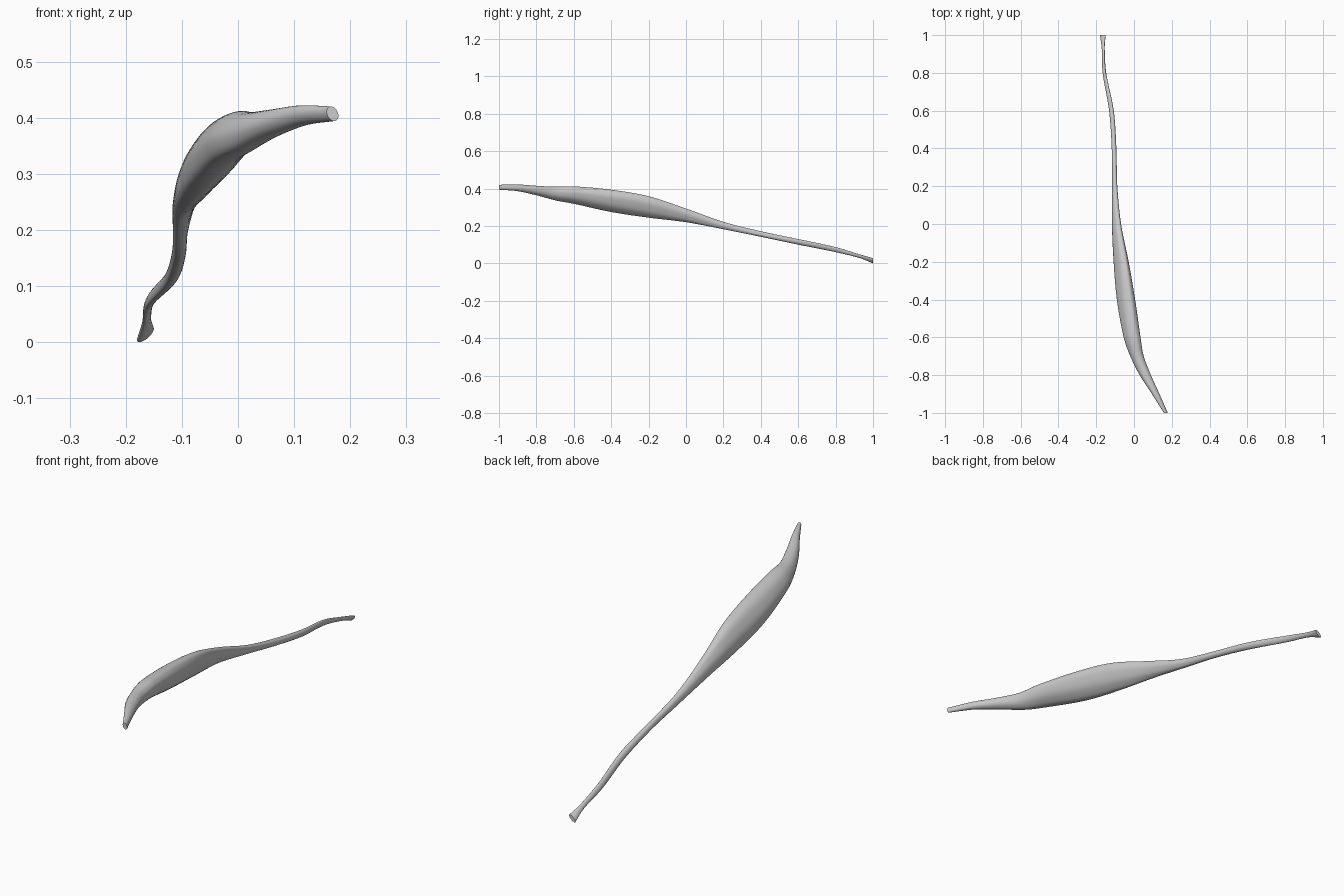
import bpy, bmesh, math

if "Cube" in bpy.data.objects:
    bpy.data.objects.remove(bpy.data.objects["Cube"])

# Stations: y, x_min, x_max, z_min, z_max, skew of the section (radians)
STATIONS = [
    (-1.00, 0.158, 0.179, 0.394, 0.420, -0.3),
    (-0.90, 0.095, 0.135, 0.386, 0.422, -0.1),
    (-0.80, 0.030, 0.090, 0.364, 0.415, 0.1),
    (-0.70, -0.020, 0.052, 0.337, 0.410, 0.2),
    (-0.60, -0.055, 0.035, 0.318, 0.412, 0.3),
    (-0.40, -0.092, 0.006, 0.274, 0.394, 0.4),
    (-0.20, -0.109, -0.028, 0.244, 0.360, 0.45),
    (0.00, -0.117, -0.068, 0.220, 0.294, 0.4),
    (0.20, -0.116, -0.088, 0.182, 0.222, 0.2),
    (0.40, -0.118, -0.093, 0.142, 0.172, 0.0),
    (0.60, -0.132, -0.107, 0.100, 0.130, 0.2),
    (0.80, -0.166, -0.147, 0.060, 0.087, 0.4),
    (0.93, -0.171, -0.155, 0.028, 0.048, 0.5),
    (1.00, -0.180, -0.150, 0.000, 0.028, 0.8),
]
SIDES, STEPS = 40, 8


def spline(a, b, c, d, t):
    """Non-uniform cubic through stations b and c, keyed on y."""
    m1 = [(c[k] - a[k]) / (c[0] - a[0]) for k in range(6)]
    m2 = [(d[k] - b[k]) / (d[0] - b[0]) for k in range(6)]
    h = c[0] - b[0]
    s = [(2*t**3 - 3*t*t + 1) * b[k] + (t**3 - 2*t*t + t) * h * m1[k]
         + (3*t*t - 2*t**3) * c[k] + (t**3 - t*t) * h * m2[k] for k in range(6)]
    s[0] = b[0] + h * t
    return s


def section(bm, s):
    """Skewed oval filling the station's bounds, with faint fibre grooves."""
    y, x0, x1, z0, z1, skew = s
    ring = []
    for i in range(SIDES):
        t = 2 * math.pi * i / SIDES
        groove = 1 - 0.03 * (0.5 + 0.5 * math.sin(7 * t + 5 * y)) * (1 - y * y)
        x = (x0 + x1) / 2 + (x1 - x0) / 2 * math.cos(t) * groove
        z = (z0 + z1) / 2 + (z1 - z0) / 2 * math.sin(t + skew) * groove
        ring.append(bm.verts.new((x, y, z)))
    return ring


# Muscle belly tapering into a long tendon
bm = bmesh.new()
rings = []
n = len(STATIONS)
for i in range(n - 1):
    a, b, c, d = (STATIONS[max(0, min(n - 1, i + k))] for k in (-1, 0, 1, 2))
    for j in range(STEPS):
        rings.append(section(bm, spline(a, b, c, d, j / STEPS)))
rings.append(section(bm, STATIONS[-1]))
for r, q in zip(rings, rings[1:]):
    for i in range(SIDES):
        k = (i + 1) % SIDES
        bm.faces.new((r[i], r[k], q[k], q[i]))

# Cut ends
bm.faces.new(rings[0])
bm.faces.new(rings[-1])
bmesh.ops.recalc_face_normals(bm, faces=bm.faces)

mesh = bpy.data.meshes.new("muscle_and_tendon")
bm.to_mesh(mesh)
bm.free()
obj = bpy.data.objects.new("muscle_and_tendon", mesh)
bpy.context.collection.objects.link(obj)
bpy.context.view_layer.objects.active = obj
obj.select_set(True)
bpy.ops.object.shade_smooth_by_angle(angle=math.radians(40))
